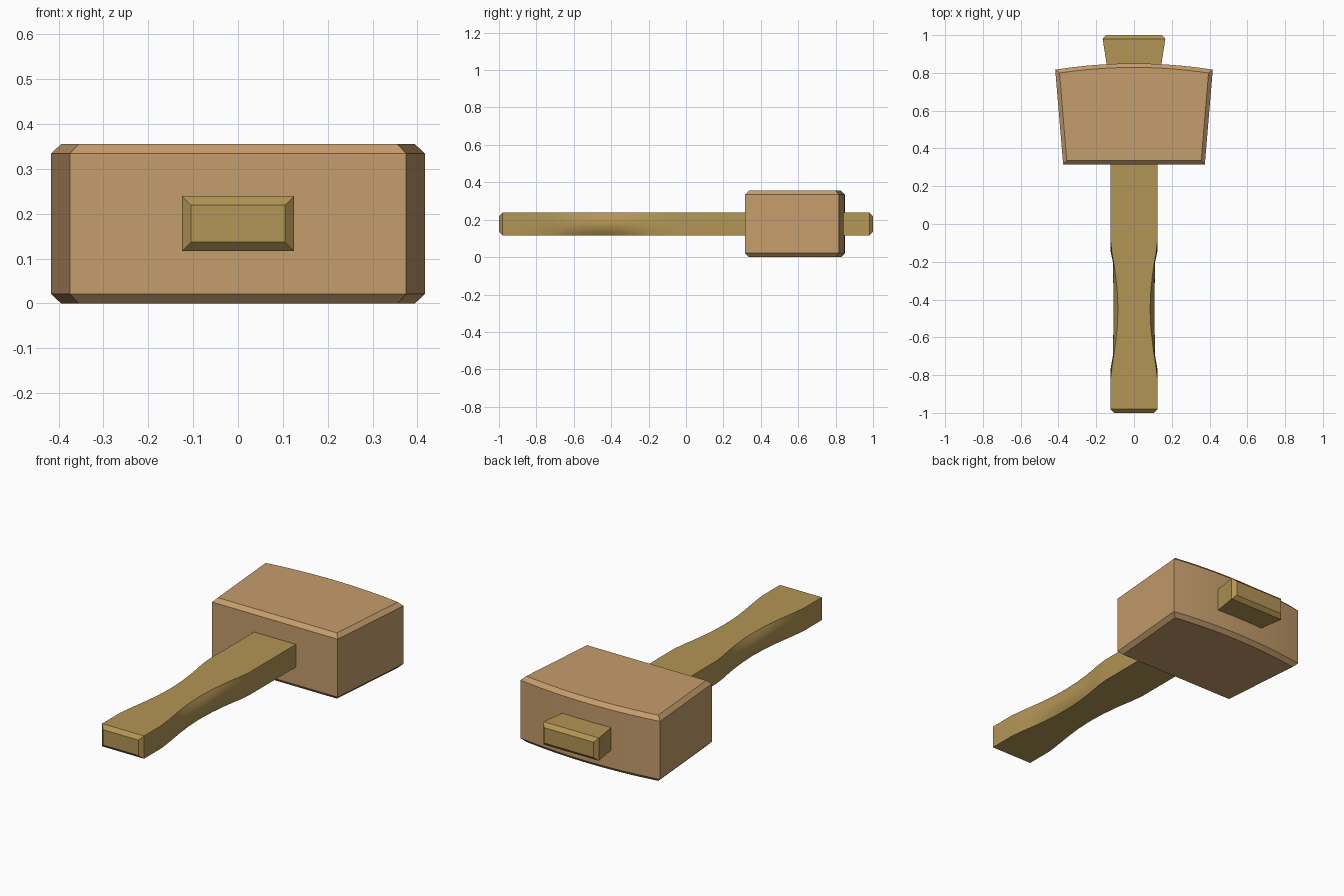
import bpy, bmesh, math

if "Cube" in bpy.data.objects:
    bpy.data.objects.remove(bpy.data.objects["Cube"])


def finish(name, bm, color):
    bmesh.ops.recalc_face_normals(bm, faces=bm.faces)
    mesh = bpy.data.meshes.new(name)
    bm.to_mesh(mesh)
    bm.free()
    obj = bpy.data.objects.new(name, mesh)
    bpy.context.collection.objects.link(obj)
    mat = bpy.data.materials.new(name + "_wood")
    mat.diffuse_color = color
    mat.use_nodes = True
    mat.node_tree.nodes["Principled BSDF"].inputs["Base Color"].default_value = mat.diffuse_color
    mesh.materials.append(mat)
    bpy.ops.object.select_all(action='DESELECT')
    obj.select_set(True)
    bpy.context.view_layer.objects.active = obj
    bpy.ops.object.shade_smooth_by_angle(angle=math.radians(30))
    return obj


# Head: tapered block with a curved striking-side top, chamfered top and bottom rims
HEIGHT, CORNER_X, CORNER_Y, RISE = 0.355, 0.417, 0.817, 0.033
outline = [(-0.375, 0.315), (0.375, 0.315)]
ARC = 16
for i in range(ARC + 1):
    t = 1 - 2 * i / ARC
    outline.append((CORNER_X * t, CORNER_Y + RISE * (1 - t * t)))
bm = bmesh.new()
base = bm.faces.new([bm.verts.new((x, y, 0)) for x, y in outline])
ext = bmesh.ops.extrude_face_region(bm, geom=[base], use_keep_orig=True)
for v in ext['geom']:
    if isinstance(v, bmesh.types.BMVert):
        v.co.z = HEIGHT
bmesh.ops.recalc_face_normals(bm, faces=bm.faces)
rim = [e for e in bm.edges if abs(e.verts[0].co.z - e.verts[1].co.z) < 1e-5]
bmesh.ops.bevel(bm, geom=rim, offset=0.021, segments=1, profile=0.5, affect='EDGES')
finish("mallet_head", bm, (0.56, 0.34, 0.15, 1))

# Handle: loft of (y, half width at top edge, side bulge, half height)
MID_Z, HALF = 0.178, 0.0615
sections = [(-1.0, 0.105, 0, HALF - 0.02), (-0.98, 0.125, 0, HALF),
            (-0.83, 0.125, 0, HALF)]
# scooped grip
sections += [(-0.76, 0.117, 0.006, HALF), (-0.70, 0.108, 0.004, HALF),
             (-0.64, 0.099, 0.012, HALF), (-0.55, 0.089, 0.020, HALF),
             (-0.45, 0.085, 0.024, HALF), (-0.35, 0.089, 0.020, HALF),
             (-0.26, 0.099, 0.012, HALF), (-0.20, 0.108, 0.004, HALF),
             (-0.15, 0.117, 0.006, HALF), (-0.08, 0.125, 0, HALF)]
# shaft through the head and flared wedge end
sections += [(0.72, 0.125, 0, HALF), (0.98, 0.166, 0, HALF),
             (1.0, 0.148, 0, HALF - 0.02)]
STEPS = 8
bm = bmesh.new()
rings = []
for y, hw, bulge, hh in sections:
    side = []
    for i in range(STEPS + 1):
        t = 2 * i / STEPS - 1
        side.append((hw + bulge * (1 - t * t), MID_Z + hh * t))
    points = side + [(-x, z) for x, z in reversed(side)]
    rings.append([bm.verts.new((x, y, z)) for x, z in points])
for a, b in zip(rings, rings[1:]):
    for i in range(len(a)):
        j = (i + 1) % len(a)
        bm.faces.new((a[i], a[j], b[j], b[i]))
bm.faces.new(rings[0])
bm.faces.new(rings[-1])
finish("mallet_handle", bm, (0.45, 0.30, 0.09, 1))
